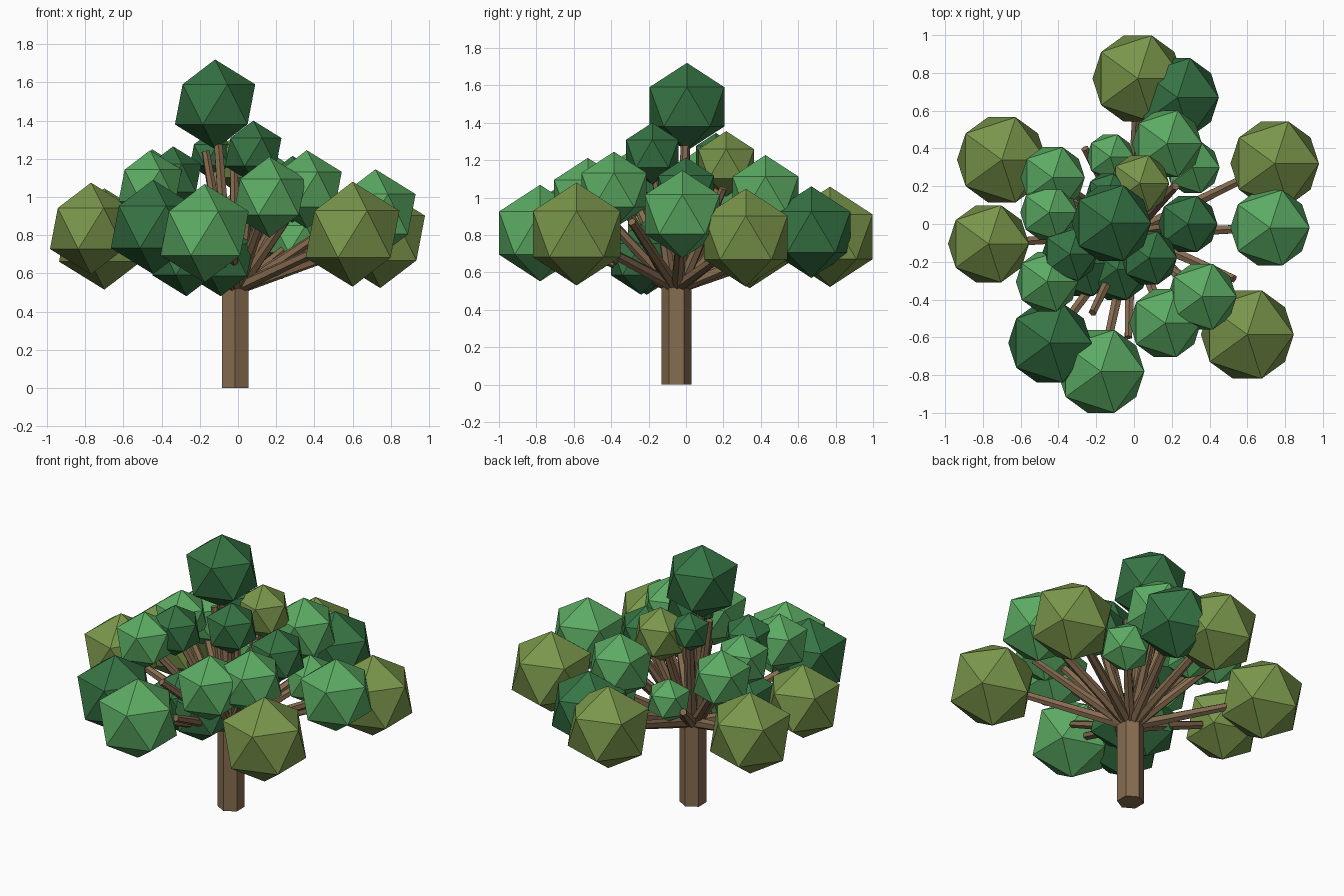
import bpy
from mathutils import Vector

cube = bpy.data.objects.get("Cube")
if cube:
    bpy.data.objects.remove(cube, do_unlink=True)


def make_material(name, colour):
    mat = bpy.data.materials.new(name)
    mat.use_nodes = True
    mat.diffuse_color = (*colour, 1)
    shader = next(n for n in mat.node_tree.nodes if n.type == "BSDF_PRINCIPLED")
    shader.inputs["Base Color"].default_value = (*colour, 1)
    shader.inputs["Roughness"].default_value = 0.9
    return mat


bark = make_material("bark_brown", (0.24, 0.15, 0.08))
dark_green = make_material("dark_green", (0.037, 0.175, 0.058))
light_green = make_material("light_green", (0.107, 0.41, 0.127))
olive_green = make_material("olive_green", (0.195, 0.305, 0.07))


def finish(name, mat):
    obj = bpy.context.object
    obj.name = name
    obj.data.name = name
    obj.data.materials.append(mat)
    return obj


def tapered_limb(name, start, end, start_radius, end_radius):
    """Six-sided tapered cylinder between two points."""
    start, end = Vector(start), Vector(end)
    axis = end - start
    bpy.ops.mesh.primitive_cone_add(
        vertices=6, radius1=start_radius, radius2=end_radius,
        depth=axis.length, location=(start + end) / 2,
        rotation=axis.to_track_quat("Z", "Y").to_euler())
    return finish(name, bark)


def leaf_clump(name, centre, radius, mat):
    """Twenty-sided faceted ball of leaves."""
    bpy.ops.mesh.primitive_ico_sphere_add(
        subdivisions=1, radius=radius, location=centre)
    return finish(name, mat)


# Trunk
trunk_x, trunk_y, trunk_top = -0.015, -0.05, 0.57
bpy.ops.mesh.primitive_cylinder_add(
    vertices=6, radius=0.08, depth=trunk_top,
    location=(trunk_x, trunk_y, trunk_top / 2))
finish("trunk", bark)

# Leaf clumps: x, y, z, radius
dark_clumps = [
    (-.12, .005, 1.485, .235), (.23, .67, .815, .245), (-.445, -.63, .843, .247),
    (.285, .0, 1.04, .175), (.08, -.18, 1.235, .165), (-.34, -.16, 1.1, .165),
    (-.27, -.21, .68, .2), (-.09, -.24, .67, .19), (-.14, .16, 1.22, .125),
]
light_clumps = [
    (.72, -.02, .91, .235), (-.175, -.78, .81, .258), (.165, -.525, 1, .212),
    (.36, -.385, 1.04, .205), (-.46, -.305, 1.06, .185), (-.43, .245, 1.02, .19),
    (-.45, .06, 1.08, .17), (.175, .425, 1.02, .207), (.31, .3, .78, .16),
    (-.125, .355, .845, .14),
]
olive_clumps = [
    (.02, .77, .79, .268), (-.7, .34, .78, .265), (-.77, -.105, .835, .24),
    (.745, .32, .785, .262), (.6, -.585, .805, .275), (.03, .215, 1.18, .175),
]

# Ends of the bare branches that poke out between the clumps
bare_tips = [
    (-.22, -.47, .915), (-.03, -.6, .78), (.53, -.29, .87),
    (-.26, .4, .82), (.22, .2, 1.05), (-.17, .0, 1.24), (-.02, .02, 1.14),
]


def grow_branch(name, tip):
    """Branch from the side of the trunk top towards a tip."""
    tip = Vector(tip)
    outward = Vector((tip.x - trunk_x, tip.y - trunk_y, 0))
    reach = outward.length
    offset = outward.normalized() * min(0.035, reach / 3)
    base = Vector((trunk_x, trunk_y, trunk_top - 0.04)) + offset
    tapered_limb(name, base, tip, 0.034, 0.022)


groups = (
    ("dark", dark_clumps, dark_green),
    ("light", light_clumps, light_green),
    ("olive", olive_clumps, olive_green),
)
for label, clumps, mat in groups:
    for number, (x, y, z, radius) in enumerate(clumps, 1):
        leaf_clump(f"{label}_leaf_clump_{number}", (x, y, z), radius, mat)
        grow_branch(f"{label}_clump_branch_{number}", (x, y, z))

for number, tip in enumerate(bare_tips, 1):
    grow_branch(f"bare_branch_{number}", tip)
